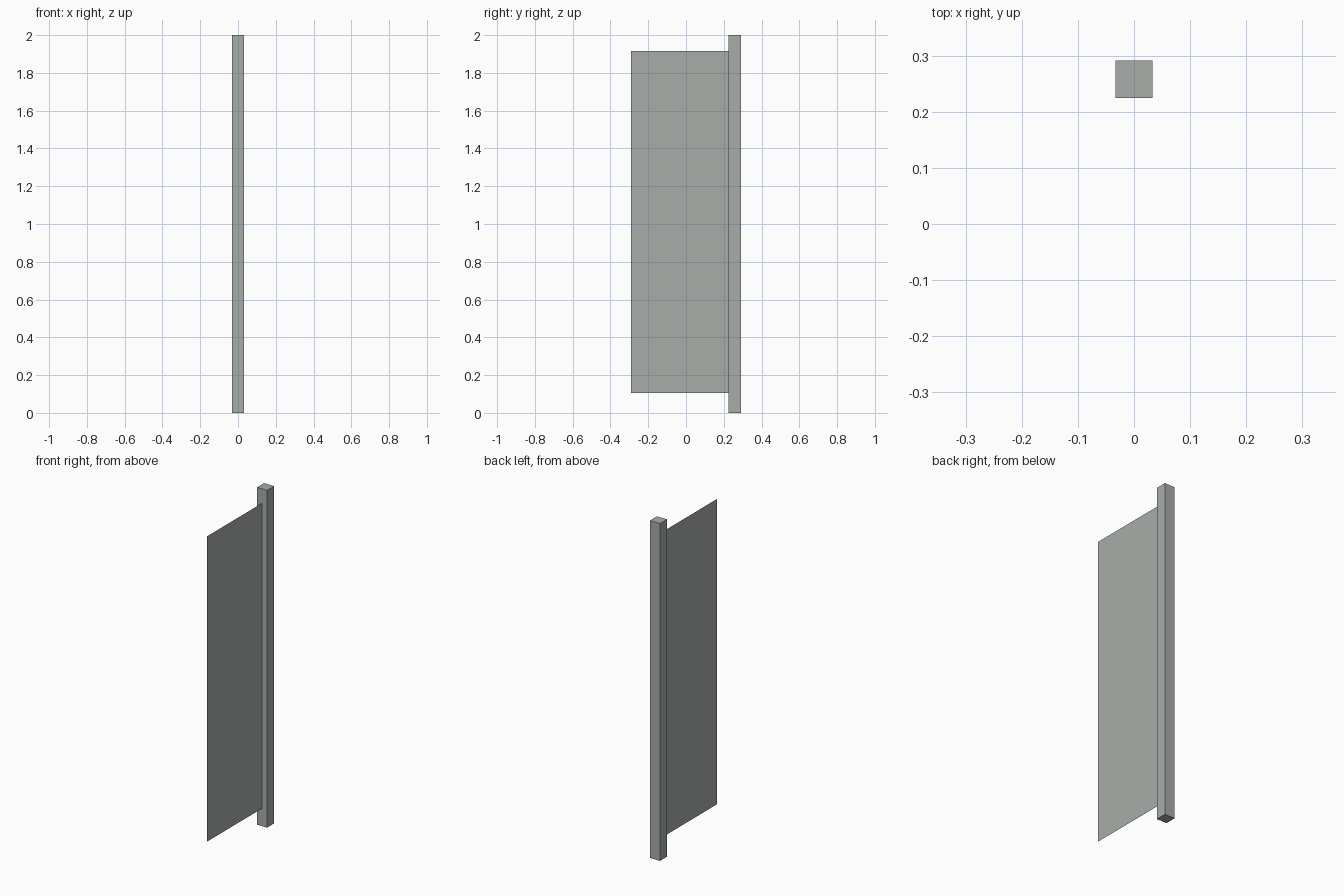
import bpy
import bmesh
from mathutils import Matrix, Vector

cube = bpy.data.objects.get("Cube")
if cube:
    bpy.data.objects.remove(cube, do_unlink=True)

# Single grey-green colour
COLOUR = (0.39, 0.42, 0.40, 1.0)
grey = bpy.data.materials.new("grey_green")
grey.use_nodes = True
grey.diffuse_color = COLOUR
grey.node_tree.nodes["Principled BSDF"].inputs["Base Color"].default_value = COLOUR


def add_part(name, bm):
    mesh = bpy.data.meshes.new(name)
    bm.to_mesh(mesh)
    bm.free()
    mesh.materials.append(grey)
    obj = bpy.data.objects.new(name, mesh)
    bpy.context.collection.objects.link(obj)
    return obj


HALF_DEPTH = 0.291
POST = 0.066
HEIGHT = 2.0

# Square post at the back edge
bm = bmesh.new()
centre = Vector((0, HALF_DEPTH - POST / 2, HEIGHT / 2))
bmesh.ops.create_cube(
    bm, size=1, matrix=Matrix.LocRotScale(centre, None, Vector((POST, POST, HEIGHT))))
add_part("post", bm)

# Paper-thin panel reaching forward from the post
bm = bmesh.new()
front, back = -HALF_DEPTH, HALF_DEPTH - POST
bottom, top = 0.105, 1.915
corners = [(front, bottom), (back, bottom), (back, top), (front, top)]
bm.faces.new([bm.verts.new((0, y, z)) for y, z in corners])
add_part("panel", bm)
